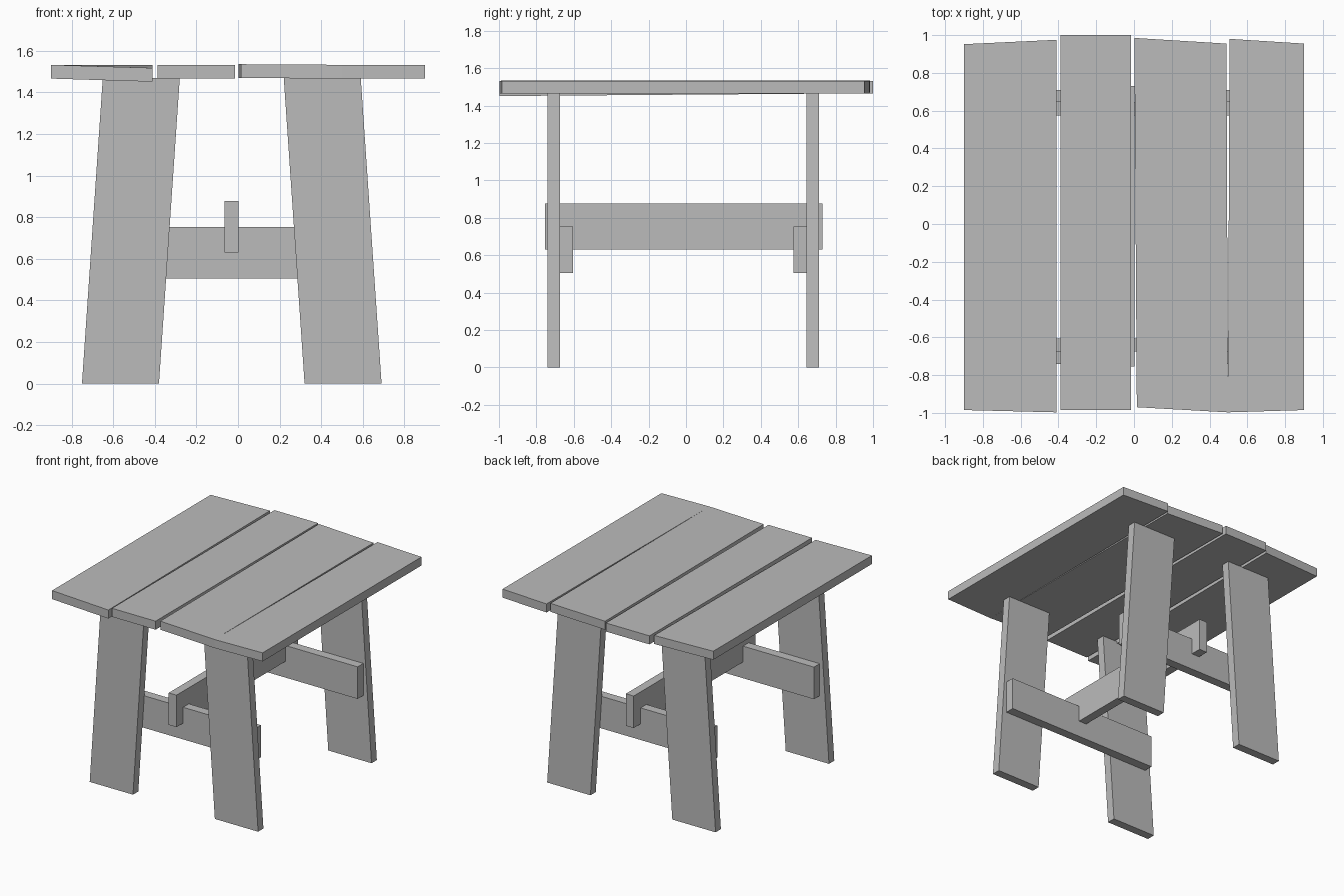
import bpy
import bmesh

cube = bpy.data.objects.get("Cube")
if cube:
    bpy.data.objects.remove(cube, do_unlink=True)

# One plain wood finish
grey = bpy.data.materials.new("plain grey")
grey.use_nodes = True
grey.diffuse_color = (0.5, 0.5, 0.5, 1)
grey.node_tree.nodes["Principled BSDF"].inputs["Base Color"].default_value = (0.5, 0.5, 0.5, 1)


def board(name, outline, offset):
    """Flat outline swept along an offset into a solid board."""
    bm = bmesh.new()
    face = bm.faces.new([bm.verts.new(p) for p in outline])
    swept = bmesh.ops.extrude_face_region(bm, geom=[face])["geom"]
    verts = [g for g in swept if isinstance(g, bmesh.types.BMVert)]
    bmesh.ops.translate(bm, verts=verts, vec=offset)
    bmesh.ops.recalc_face_normals(bm, faces=bm.faces)
    mesh = bpy.data.meshes.new(name)
    bm.to_mesh(mesh)
    bm.free()
    mesh.materials.append(grey)
    obj = bpy.data.objects.new(name, mesh)
    bpy.context.collection.objects.link(obj)
    return obj


def beam(name, x0, x1, y0, y1, z0, z1):
    outline = [(x0, y0, z0), (x1, y0, z0), (x1, y1, z0), (x0, y1, z0)]
    return board(name, outline, (0, 0, z1 - z0))


# Table top planks, slightly uneven: corners run front left edge, around to the back
UNDER, THICK = 1.466, 0.066
planks = {
    "top_plank_outer_right": [(-0.9, -0.985, 0), (-0.41, -0.997, -0.015),
                              (-0.41, 0.975, 0), (-0.9, 0.952, 0)],
    "top_plank_inner_right": [(-0.388, -0.985, 0), (-0.015, -0.985, 0),
                              (-0.015, 1.0, 0), (-0.388, 1.0, 0)],
    "top_plank_inner_left": [(0.015, -0.97, 0.003), (0.497, -0.997, 0),
                             (0.49, 0.955, 0), (0.002, 0.985, 0.003)],
    "top_plank_outer_left": [(0.497, -0.997, 0), (0.9, -0.985, 0),
                             (0.9, 0.955, 0), (0.506, 0.98, 0)],
}
for name, corners in planks.items():
    board(name, [(x, y, UNDER + z) for x, y, z in corners], (0, 0, THICK))

# Splayed legs with a cross rail on the inner face of each pair
CENTRE = -0.03
for end, leg_y, rail_y in (("front", -0.74, -0.675), ("back", 0.645, 0.575)):
    for side, s in (("right", -1), ("left", 1)):
        profile = [(0.35, 0), (0.72, 0), (0.62, 1.468), (0.25, 1.468)]
        board(f"{end}_{side}_leg", [(CENTRE + s * x, leg_y, z) for x, z in profile],
              (0, 0.065, 0))
    beam(f"{end}_cross_rail", -0.67, 0.62, rail_y, rail_y + 0.07, 0.505, 0.753)

# Long stretcher resting across both rails
beam("stretcher", -0.064, 0.003, -0.755, 0.73, 0.63, 0.877)
